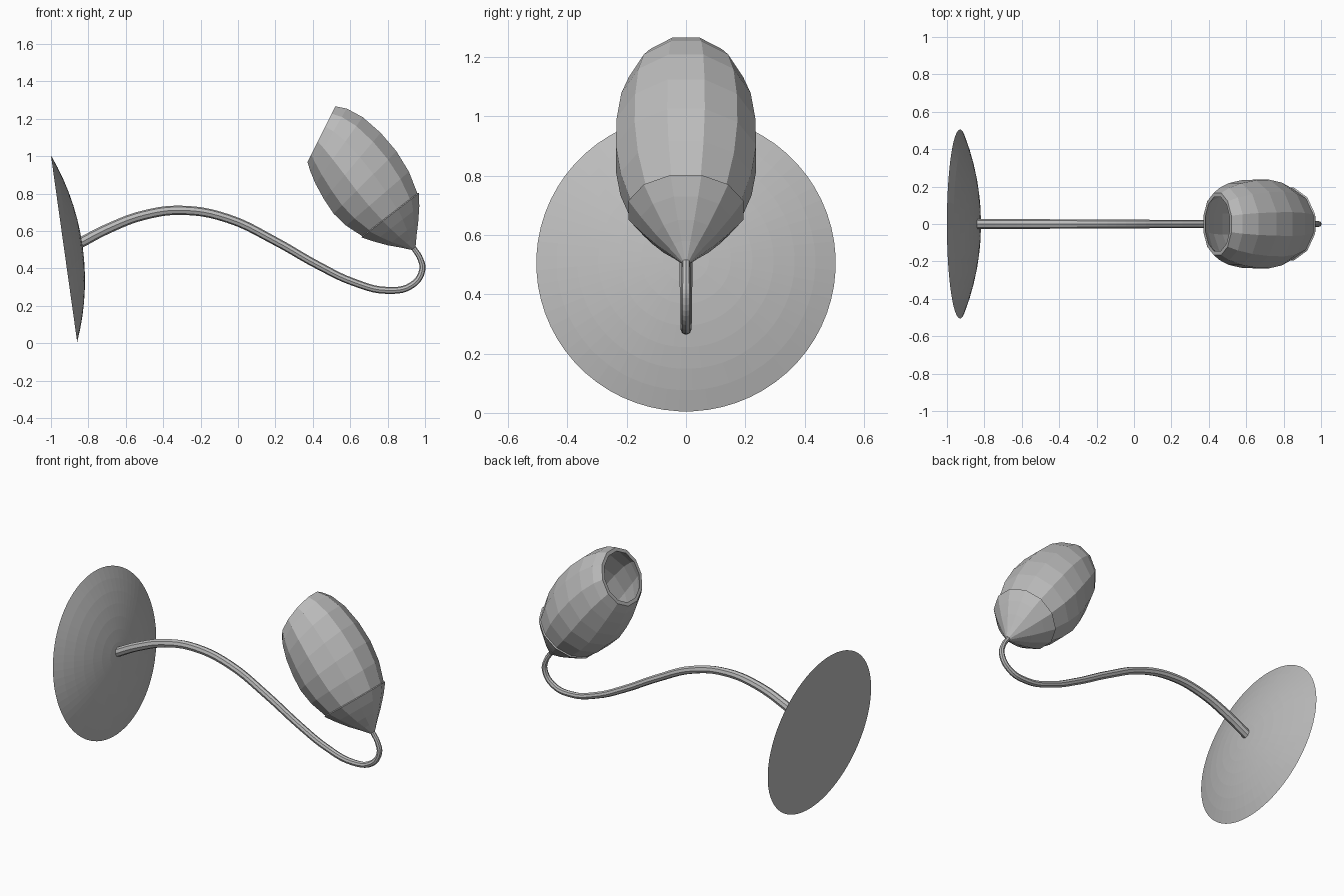
import bpy, bmesh, math
from mathutils import Vector

cube = bpy.data.objects.get("Cube")
if cube:
    bpy.data.objects.remove(cube, do_unlink=True)

grey = bpy.data.materials.new("satin_grey")
grey.use_nodes = True
grey.diffuse_color = (0.5, 0.5, 0.5, 1)
grey.node_tree.nodes["Principled BSDF"].inputs["Base Color"].default_value = (0.5, 0.5, 0.5, 1)


def loft(name, rings, origin, angle, sides):
    """Skin rings of (along, offset, radius, tilt) about an axis leaning in the xz plane."""
    axis = Vector((math.cos(angle), 0, math.sin(angle)))
    side = Vector((math.sin(angle), 0, -math.cos(angle)))
    bm = bmesh.new()
    loops = []
    for along, offset, radius, tilt in rings:
        centre = Vector(origin) + axis * along + side * offset
        t = math.radians(tilt)
        across = side * math.cos(t) + axis * math.sin(t)
        loop = []
        for i in range(sides):
            a = math.tau * (i + 0.5) / sides
            loop.append(bm.verts.new(centre + radius * (across * math.cos(a) + Vector((0, math.sin(a), 0)))))
        loops.append(loop)
    for low, high in zip(loops, loops[1:]):
        for i in range(sides):
            j = (i + 1) % sides
            bm.faces.new((low[i], low[j], high[j], high[i]))
    bm.faces.new(loops[0])
    bm.faces.new(loops[-1])
    bmesh.ops.recalc_face_normals(bm, faces=bm.faces)
    mesh = bpy.data.meshes.new(name)
    bm.to_mesh(mesh)
    bm.free()
    mesh.materials.append(grey)
    obj = bpy.data.objects.new(name, mesh)
    bpy.context.collection.objects.link(obj)
    return obj


# Shallow domed wall plate with a flat back
PLATE_R, PLATE_H, STEPS = 0.505, 0.1, 7
ball = (PLATE_R ** 2 + PLATE_H ** 2) / (2 * PLATE_H)
spread = math.asin(PLATE_R / ball)
dome = []
for k in range(STEPS + 1):
    a = spread * (1 - 0.99 * k / STEPS)
    dome.append((ball * math.cos(a) - ball + PLATE_H, 0, ball * math.sin(a), 0))
loft("wall_plate", dome, (-0.93, 0, 0.505), math.radians(8), 64)

# Tapering swan-neck arm
path = [(-0.845, 0.535), (-0.7, 0.61), (-0.5, 0.685), (-0.29, 0.71), (-0.05, 0.665),
        (0.2, 0.545), (0.43, 0.415), (0.62, 0.325), (0.8, 0.282), (0.93, 0.31),
        (0.985, 0.39), (0.975, 0.45), (0.938, 0.51)]
curve = bpy.data.curves.new("arm", "CURVE")
curve.dimensions = "3D"
curve.bevel_depth = 0.028
curve.bevel_resolution = 2
curve.resolution_u = 5
curve.use_fill_caps = True
spline = curve.splines.new("BEZIER")
spline.bezier_points.add(len(path) - 1)
for i, (point, (x, z)) in enumerate(zip(spline.bezier_points, path)):
    point.co = (x, 0, z)
    point.handle_left_type = point.handle_right_type = "AUTO"
    point.radius = 1 - 0.5 * i / (len(path) - 1)
spline.use_smooth = False
curve.materials.append(grey)
bpy.context.collection.objects.link(bpy.data.objects.new("arm", curve))

# Bud-shaped shade: outer wall up to the tilted rim, then the inner wall back down
TIP = (0.94, 0, 0.505)
LEAN = math.radians(127.7)
WALL = 0.022
outer = [(0.2, 0.01, 0.186, 0), (0.33, 0.01, 0.229, 3), (0.44, 0.01, 0.245, 7),
         (0.55, 0.01, 0.242, 12), (0.66, 0.005, 0.226, 17), (0.74, -0.005, 0.2, 22),
         (0.787, -0.016, 0.172, 25.6)]
inner = [(a, o, r - WALL, t) for a, o, r, t in reversed(outer)]
loft("shade", [outer[0]] + outer[1:] + inner + [(0.08, 0.005, 0.06, 0)], TIP, LEAN, 12)

# Pointed cup holding the shade, with a narrow lip
cup = [(0, 0, 0.012, 0), (0.05, 0.002, 0.058, 0), (0.1, 0.004, 0.107, 0),
       (0.16, 0.008, 0.158, 0), (0.218, 0.01, 0.201, 0), (0.226, 0.01, 0.188, 0),
       (0.2, 0.01, 0.165, 0), (0.06, 0.003, 0.04, 0)]
loft("shade_cup", cup, TIP, LEAN, 12)
